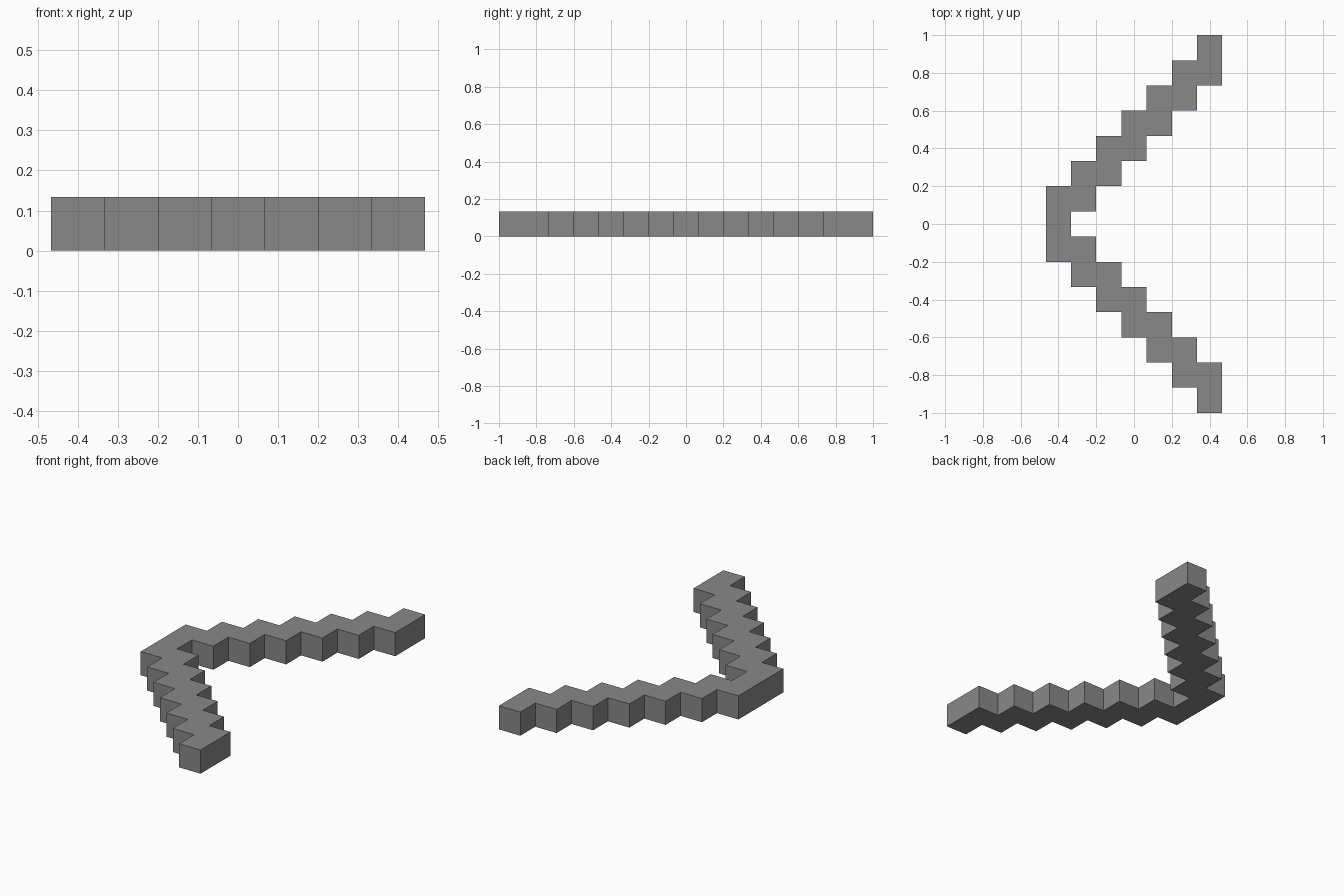
import bpy
import bmesh

if "Cube" in bpy.data.objects:
    bpy.data.objects.remove(bpy.data.objects["Cube"])

U = 2 / 15  # size of one square cell

grey = bpy.data.materials.new("mid grey")
grey.diffuse_color = (0.25, 0.25, 0.25, 1)
grey.use_nodes = True
grey.node_tree.nodes["Principled BSDF"].inputs["Base Color"].default_value = grey.diffuse_color

# Stepped bow plan: each column holds two cells, climbing one row per column,
# and mirrored front to back
cells = set()
for col in range(-3, 4):
    for row in (col + 3, col + 4):
        cells.update({(col, row), (col, -row)})

# Lay the cells out as a flat sheet
bm = bmesh.new()
for col, row in sorted(cells):
    corners = [(-.5, -.5), (.5, -.5), (.5, .5), (-.5, .5)]
    bm.faces.new([bm.verts.new(((col + dx) * U, (row + dy) * U, 0))
                  for dx, dy in corners])
bmesh.ops.remove_doubles(bm, verts=bm.verts, dist=1e-4)

# Raise the sheet to one cell high, keeping the underside
base = list(bm.faces)
result = bmesh.ops.extrude_face_region(bm, geom=base, use_keep_orig=True)
top = [g for g in result["geom"] if isinstance(g, bmesh.types.BMVert)]
bmesh.ops.translate(bm, verts=top, vec=(0, 0, U))
bmesh.ops.recalc_face_normals(bm, faces=bm.faces)

mesh = bpy.data.meshes.new("stepped_bow")
bm.to_mesh(mesh)
bm.free()
mesh.materials.append(grey)
bow = bpy.data.objects.new("stepped_bow", mesh)
bpy.context.collection.objects.link(bow)
